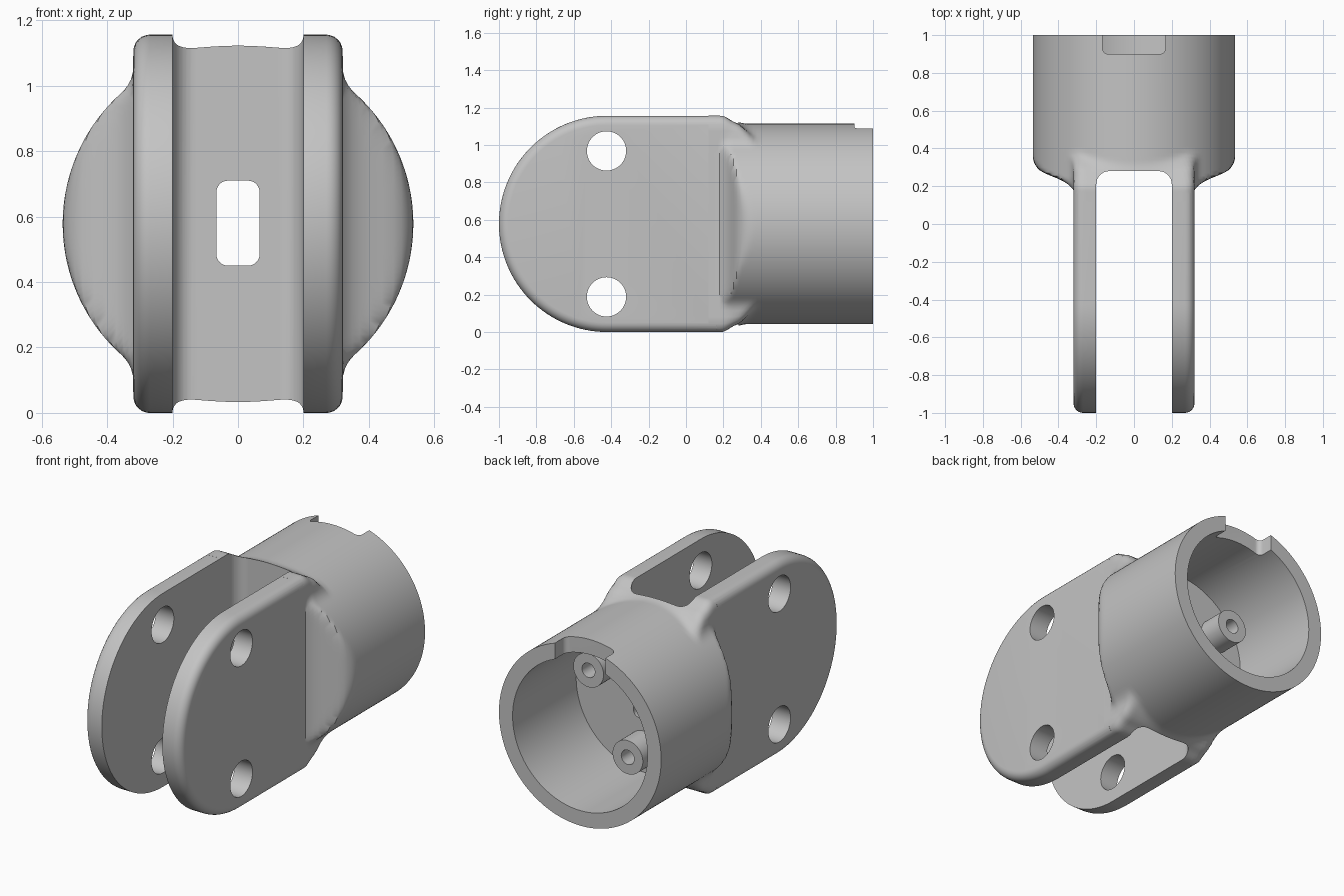
import bpy, bmesh, math

if "Cube" in bpy.data.objects:
    bpy.data.objects.remove(bpy.data.objects["Cube"])

CZ = 0.578          # height of the socket axis
R = 0.536           # socket outer radius
TAB_W = 0.32        # outer half width of the two tabs
FIL = 0.05          # tab rim rounding

grey = bpy.data.materials.new("plain grey")
grey.diffuse_color = (0.55, 0.55, 0.55, 1)
grey.use_nodes = True
grey.node_tree.nodes["Principled BSDF"].inputs["Base Color"].default_value = grey.diffuse_color


def loft(name, rings):
    """Closed solid from rings that all have the same number of points."""
    bm = bmesh.new()
    vs = [[bm.verts.new(p) for p in r] for r in rings]
    n = len(rings[0])
    for a, b in zip(vs, vs[1:]):
        for i in range(n):
            j = (i + 1) % n
            bm.faces.new((a[i], a[j], b[j], b[i]))
    bm.faces.new(vs[0])
    bm.faces.new(vs[-1])
    bmesh.ops.recalc_face_normals(bm, faces=bm.faces)
    me = bpy.data.meshes.new(name)
    bm.to_mesh(me)
    bm.free()
    ob = bpy.data.objects.new(name, me)
    bpy.context.collection.objects.link(ob)
    me.materials.append(grey)
    return ob


def rounded_rect(x0, x1, y0, y1, r, seg=8):
    pts = []
    for k, (cx, cy) in enumerate([(x1 - r, y1 - r), (x0 + r, y1 - r),
                                  (x0 + r, y0 + r), (x1 - r, y0 + r)]):
        for s in range(seg + 1):
            a = math.radians(90 * (k + s / seg))
            pts.append((cx + r * math.cos(a), cy + r * math.sin(a)))
    return pts


def circle(cx, cy, r, n=48):
    return [(cx + r * math.cos(2 * math.pi * i / n),
             cy + r * math.sin(2 * math.pi * i / n)) for i in range(n)]


def prism(name, pts, axis, a, b):
    """Extrude a 2D outline along an axis from a to b."""
    place = {"x": lambda p, t: (t, p[0], p[1]),
             "y": lambda p, t: (p[0], t, p[1]),
             "z": lambda p, t: (p[0], p[1], t)}[axis]
    return loft(name, [[place(p, t) for p in pts] for t in (a, b)])


def combine(target, tool, op):
    m = target.modifiers.new(tool.name, 'BOOLEAN')
    m.object, m.operation, m.solver = tool, op, 'EXACT'
    bpy.context.view_layer.objects.active = target
    bpy.ops.object.modifier_apply(modifier=m.name)
    bpy.data.objects.remove(tool)


# Socket and its flared neck: cross sections found along rays from the axis
def smin(a, b, k):
    if k <= 0:
        return min(a, b)
    h = max(k - abs(a - b), 0) / k
    return min(a, b) - h * h * k / 4


def section(y, w, h, k, n=192):
    def field(x, z):
        x, z = abs(x), abs(z)
        disc = -smin(R - math.hypot(x, z), w - x, 0.03)
        qx, qz = x - TAB_W - 0.0004 + FIL, z - h - 0.0004 + FIL
        box = math.hypot(max(qx, 0), max(qz, 0)) + min(max(qx, qz), 0) - FIL
        return smin(disc, box, k)
    ring = []
    for i in range(n):
        a = 2 * math.pi * (i + 0.5) / n
        c, s = math.cos(a), math.sin(a)
        lo, hi = 0.0, 1.0
        for _ in range(22):
            mid = (lo + hi) / 2
            if field(mid * c, mid * s) < 0:
                lo = mid
            else:
                hi = mid
        ring.append((lo * c, y, CZ + lo * s))
    return ring


# y, flare half width, tab height, blend
NECK = [(0.12, 0.28, 0.578, 0), (0.17, 0.30, 0.578, 0), (0.18, 0.321, 0.578, 0),
        (0.195, 0.333, 0.577, 0.01), (0.21, 0.35, 0.572, 0.02),
        (0.225, 0.372, 0.564, 0.03), (0.24, 0.402, 0.554, 0.04),
        (0.255, 0.44, 0.545, 0.04), (0.27, 0.475, 0.538, 0.04),
        (0.285, 0.50, 0.53, 0.04), (0.30, 0.515, 0.519, 0.04),
        (0.32, 0.533, 0.50, 0.04), (0.34, 0.548, 0.477, 0.04),
        (0.36, 0.562, 0.45, 0.04), (0.38, 0.58, 0.41, 0.03),
        (0.41, 0.62, 0.35, 0), (1.0, 0.62, 0.35, 0)]
body = loft("clevis_socket", [section(*row) for row in NECK])

# Round-ended tab block with softened outer rims
rings = []
levels = [(TAB_W - FIL + FIL * math.sin(math.radians(a)),
           FIL * (1 - math.cos(math.radians(a)))) for a in range(0, 91, 15)]
levels = [(-x, i) for x, i in reversed(levels)] + levels
for x, inset in levels:
    r = CZ - inset
    arc = [math.radians(90 + 180 * i / 64) for i in range(65)]
    rings.append([(x, 0.16, CZ + r)]
                 + [(x, -0.422 + r * math.cos(a), CZ + r * math.sin(a)) for a in arc]
                 + [(x, 0.16, CZ - r)])
combine(body, loft("tabs", rings), 'UNION')

# Slot between the tabs
combine(body, prism("slot", rounded_rect(-0.2, 0.2, -1.5, 0.28, 0.07), "z", -0.5, 1.7),
        'DIFFERENCE')

# Cross holes through both tabs
for z in (0.188, 0.968):
    combine(body, prism("pin_hole", circle(-0.425, z, 0.105), "x", -0.6, 0.6), 'DIFFERENCE')

# Socket bore, window in its floor and notch in its rim
combine(body, prism("bore", circle(0, CZ, 0.446, 96), "y", 0.4, 1.2), 'DIFFERENCE')
combine(body, prism("window", rounded_rect(-0.066, 0.066, 0.45, 0.71, 0.035), "y", 0.1, 0.6),
        'DIFFERENCE')
combine(body, prism("notch", rounded_rect(-0.167, 0.167, 0.9, 1.3, 0.03), "z", 0.85, 1.4),
        'DIFFERENCE')

# Three screw bosses standing on the socket floor
for deg in (30, 150, 270):
    a = math.radians(deg)
    cx, cz = 0.3 * math.cos(a), CZ + 0.3 * math.sin(a)
    combine(body, prism("boss", circle(cx, cz, 0.1), "y", 0.37, 0.55), 'UNION')
    combine(body, prism("screw_hole", circle(cx, cz, 0.043, 24), "y", 0.42, 0.7), 'DIFFERENCE')

bpy.ops.object.select_all(action='DESELECT')
body.select_set(True)
bpy.context.view_layer.objects.active = body
bpy.ops.object.shade_smooth_by_angle(angle=math.radians(32))
